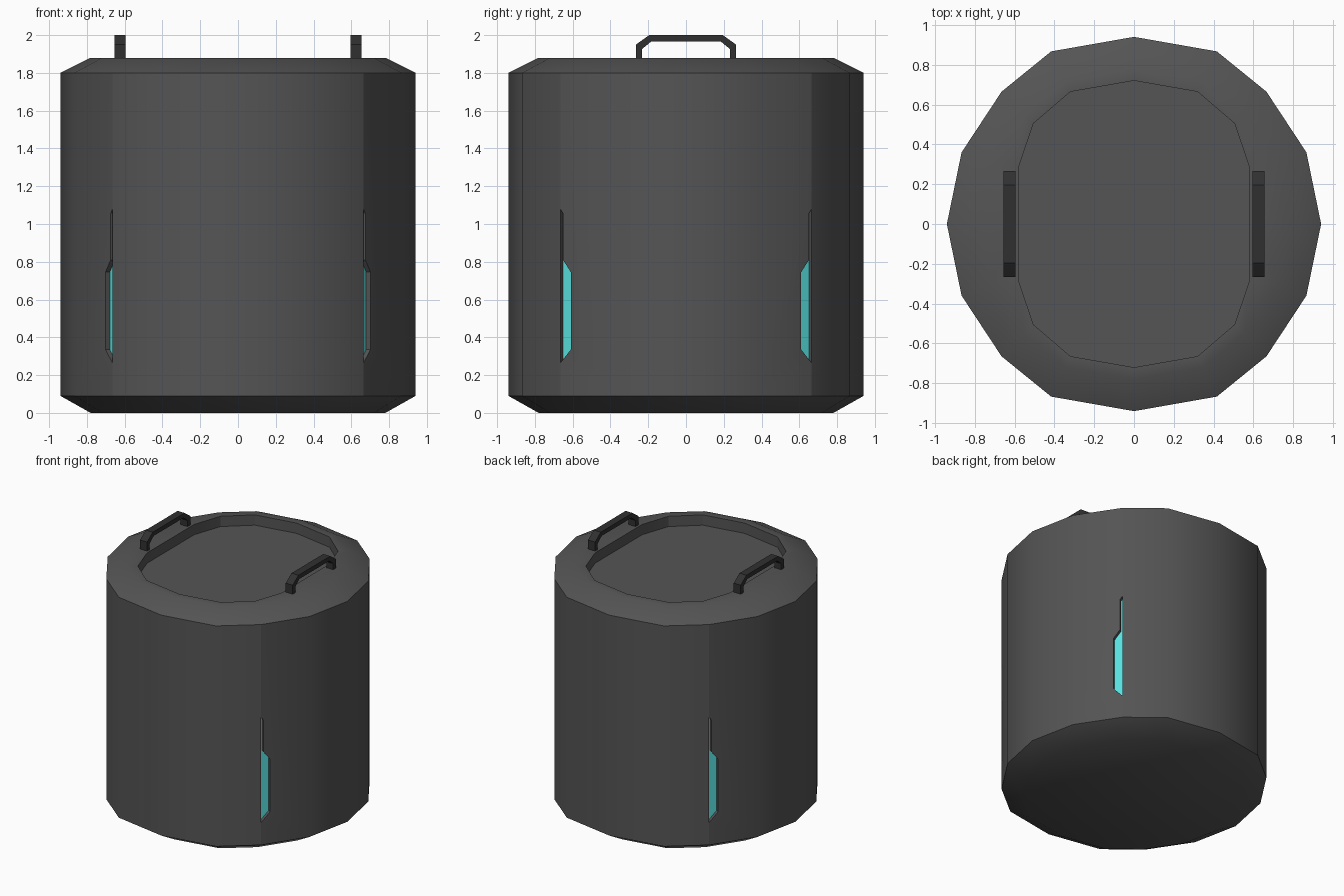
import bpy, bmesh, math
from mathutils import Vector, Matrix

if "Cube" in bpy.data.objects:
    bpy.data.objects.remove(bpy.data.objects["Cube"])


def material(name, rgb):
    m = bpy.data.materials.new(name)
    m.diffuse_color = (*rgb, 1)
    m.use_nodes = True
    m.node_tree.nodes["Principled BSDF"].inputs["Base Color"].default_value = m.diffuse_color
    return m


BODY = material("dark_grey", (0.09, 0.09, 0.09))
GLOW = material("cyan", (0.10, 0.76, 0.74))
BLACK = material("near_black", (0.03, 0.03, 0.03))


def make_object(name, bm, mats):
    bmesh.ops.recalc_face_normals(bm, faces=bm.faces)
    me = bpy.data.meshes.new(name)
    bm.to_mesh(me)
    bm.free()
    for m in mats:
        me.materials.append(m)
    ob = bpy.data.objects.new(name, me)
    bpy.context.collection.objects.link(ob)
    return ob


# Barrel: one quarter, mirrored in x and y
OUTER = [(0, 0.94), (0.416, 0.867), (0.665, 0.665), (0.866, 0.36), (0.94, 0)]
INNER = [(0, 0.72), (0.32, 0.664), (0.505, 0.505), (0.578, 0.29), (0.578, 0)]
CORNER = 2                      # the outline point that carries the slot

bm = bmesh.new()


def ring(points, z, s=1.0):
    return [bm.verts.new((x * s, y * s, z)) for x, y in points]


rings = [ring(OUTER, 0, 0.83), ring(OUTER, 0.09), ring(OUTER, 1.80),
         ring(OUTER, 1.88, 0.83), ring(INNER, 1.88), ring(INNER, 1.80)]

# Slot outline on the facet beside the corner edge: (distance along facet, z)
SLOT = [(0, 0.265), (0.066, 0.335), (0.066, 0.745), (0.017, 0.81),
        (0.017, 1.055), (0, 1.08)]
a, b = rings[1][CORNER].co, rings[1][CORNER + 1].co
along = (b - a).normalized()
inward = along.cross(Vector((0, 0, 1)))
if inward.dot(a) > 0:
    inward = -inward
mouth = [bm.verts.new((a.x + along.x * t, a.y + along.y * t, z)) for t, z in SLOT]
floor = [bm.verts.new(v.co + inward * 0.027) for v in mouth]

for r, (lo, hi) in enumerate(zip(rings, rings[1:])):
    for i in range(4):
        loop = [lo[i], lo[i + 1], hi[i + 1], hi[i]]
        if r == 1 and i == CORNER - 1:      # neighbour shares the slot edge
            loop[2:2] = [mouth[0], mouth[-1]]
        elif r == 1 and i == CORNER:        # slotted facet
            loop += mouth[::-1]
        bm.faces.new(loop)
# Slot walls and glowing floor
for i in range(len(SLOT)):
    j = (i + 1) % len(SLOT)
    bm.faces.new((mouth[i], mouth[j], floor[j], floor[i]))
bm.faces.new(floor).material_index = 1
# Base and recessed lid
bm.faces.new([bm.verts.new((0, 0, 0))] + rings[0])
bm.faces.new([bm.verts.new((0, 0, 1.80))] + rings[-1])

for axis in 'XY':
    bmesh.ops.mirror(bm, geom=bm.verts[:] + bm.edges[:] + bm.faces[:],
                     matrix=Matrix.Identity(4), merge_dist=0.0005, axis=axis)
bmesh.ops.remove_doubles(bm, verts=bm.verts, dist=0.0005)
barrel = make_object("barrel", bm, [BODY, GLOW])

# Smooth wall, kept crisp at the rims and the slotted corners
me = barrel.data
me.shade_smooth()
me.set_sharp_from_angle(angle=math.radians(30))
for e in me.edges:
    p, q = (me.vertices[k].co for k in e.vertices)
    if all(abs(abs(c) - 0.665) < 0.001 for c in (p.x, p.y, q.x, q.y)):
        e.use_edge_sharp = True

# Carrying handles: bent bar profile in y-z, extruded in x
half = [(0.265, 1.88), (0.265, 1.95), (0.195, 2.0)]
half_in = [(0.232, 1.88), (0.232, 1.927), (0.183, 1.967)]
for name, x in (("right_handle", 0.595), ("left_handle", -0.655)):
    bm = bmesh.new()
    left = [(-y, z) for y, z in half[::-1]]
    left_in = [(-y, z) for y, z in half_in]
    verts = [bm.verts.new((x, y, z)) for y, z in half + left + left_in + half_in[::-1]]
    face = bm.faces.new(verts)
    out = bmesh.ops.extrude_face_region(bm, geom=[face], use_keep_orig=True)
    moved = [g for g in out["geom"] if isinstance(g, bmesh.types.BMVert)]
    bmesh.ops.translate(bm, verts=moved, vec=(0.06, 0, 0))
    make_object(name, bm, [BLACK])
